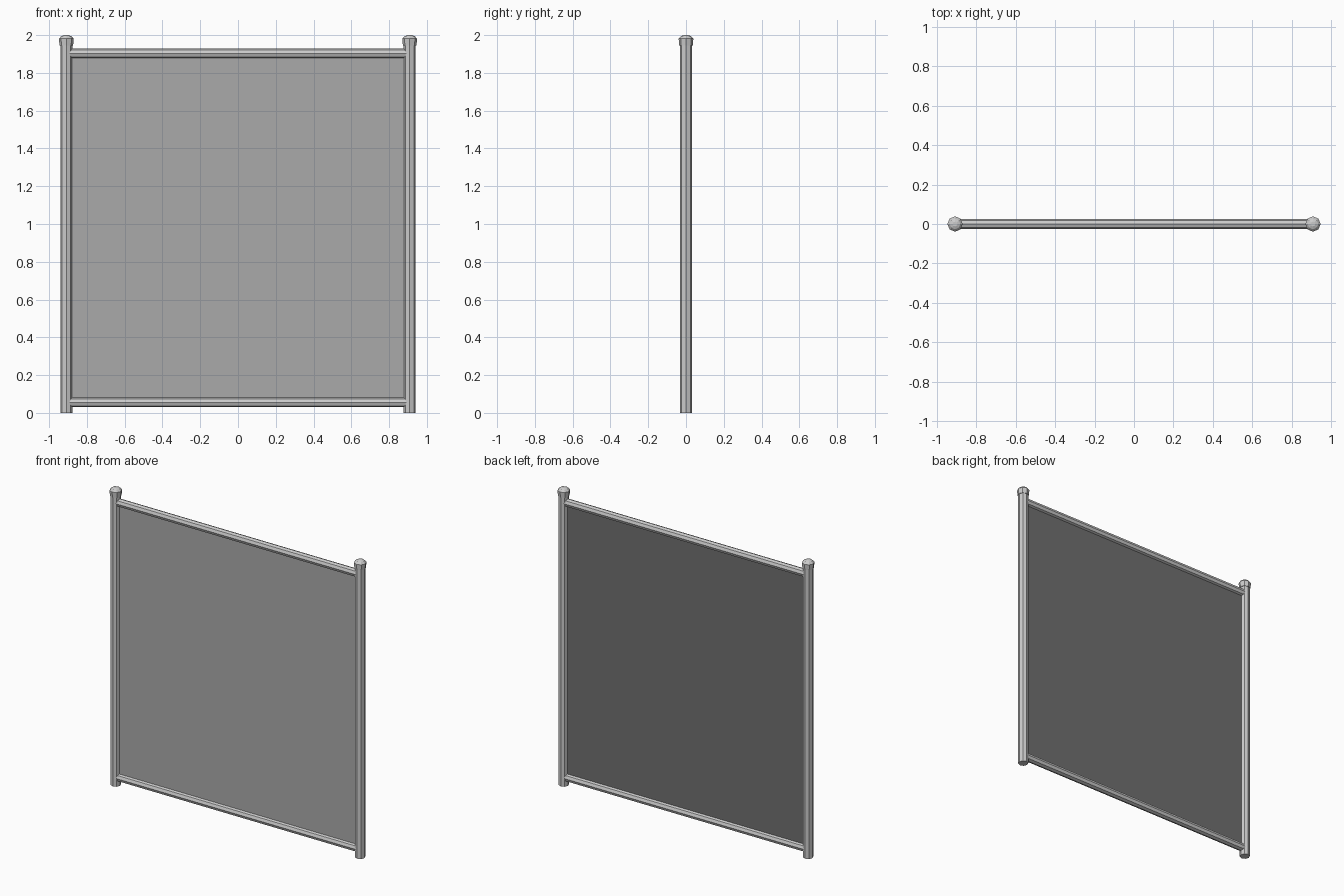
import bpy
import bmesh
from math import cos, sin, pi, radians
from mathutils import Matrix

cube = bpy.data.objects.get("Cube")
if cube:
    bpy.data.objects.remove(cube, do_unlink=True)

SIDES = 8
POST_X, POST_R, RAIL_R = 0.909, 0.032, 0.026
RAIL_TOP, RAIL_LOW = 1.903, 0.056
PANEL_THICKNESS = 0.008


def make_material(name, value):
    mat = bpy.data.materials.new(name)
    mat.use_nodes = True
    colour = (value, value, value, 1)
    mat.diffuse_color = colour
    mat.node_tree.nodes["Principled BSDF"].inputs["Base Color"].default_value = colour
    return mat


def finish(name, bm, *mats):
    mesh = bpy.data.meshes.new(name)
    bm.to_mesh(mesh)
    bm.free()
    for mat in mats:
        mesh.materials.append(mat)
    obj = bpy.data.objects.new(name, mesh)
    bpy.context.collection.objects.link(obj)


def lathe(name, profile, mat, matrix):
    """Turn a (radius, height) profile into a closed faceted solid."""
    bm = bmesh.new()
    rings = []
    for r, z in profile:
        angles = [2 * pi * i / SIDES for i in range(SIDES)]
        rings.append([bm.verts.new((r * cos(a), r * sin(a), z)) for a in angles])
    for low, high in zip(rings, rings[1:]):
        for i in range(SIDES):
            j = (i + 1) % SIDES
            bm.faces.new((low[i], low[j], high[j], high[i]))
    bm.faces.new(rings[0][::-1])
    bm.faces.new(rings[-1])
    bm.transform(matrix)
    finish(name, bm, mat)


steel = make_material("galvanised steel", 0.6)
front_grey = make_material("panel front grey", 0.402)
back_grey = make_material("panel back dark grey", 0.16)

# Posts with flared, domed caps
cap_profile = [(0.036, 1.944), (0.039, 1.981), (0.027, 1.994), (0.012, 2.0)]
for side, x in (("right", -POST_X), ("left", POST_X)):
    place = Matrix.Translation((x, 0, 0))
    lathe(side + "_post", [(POST_R, 0), (POST_R, 1.95)], steel, place)
    lathe(side + "_post_cap", cap_profile, steel, place)

# Horizontal rails between the posts
for name, z in (("top_rail", RAIL_TOP), ("bottom_rail", RAIL_LOW)):
    place = Matrix.Translation((0, 0, z)) @ Matrix.Rotation(radians(90), 4, "Y")
    lathe(name, [(RAIL_R, -POST_X), (RAIL_R, POST_X)], steel, place)

# Thin infill panel, darker on the back
bm = bmesh.new()
bmesh.ops.create_cube(bm, size=1)
bm.transform(Matrix.Translation((0, 0, (RAIL_TOP + RAIL_LOW) / 2))
             @ Matrix.Diagonal((2 * POST_X, PANEL_THICKNESS, RAIL_TOP - RAIL_LOW, 1)))
bm.normal_update()
for face in bm.faces:
    face.material_index = 1 if face.normal.y > 0.5 else 0
finish("fence_panel", bm, front_grey, back_grey)
